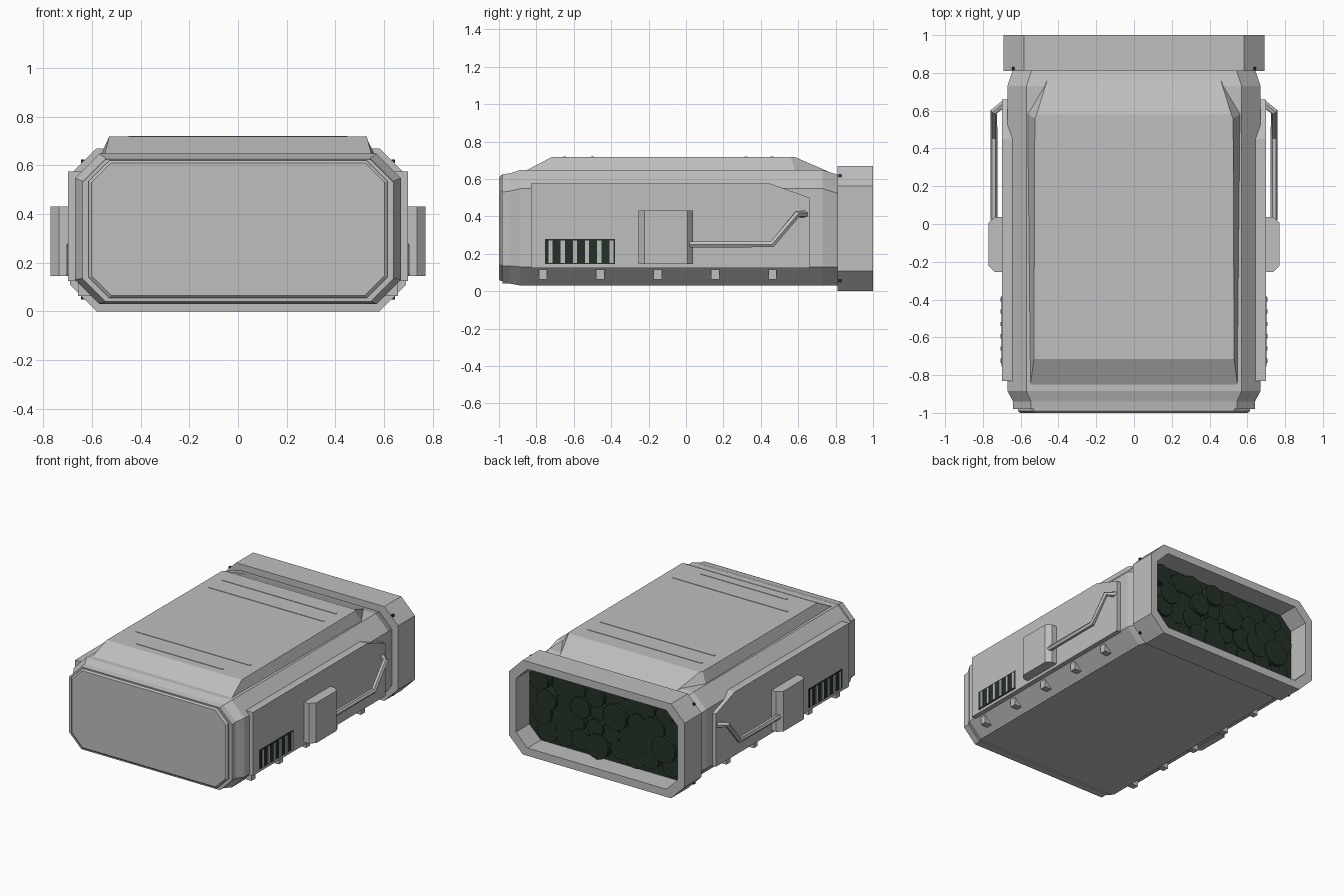
import bpy, bmesh, math, random
from mathutils import Matrix

if "Cube" in bpy.data.objects:
    bpy.data.objects.remove(bpy.data.objects["Cube"])
random.seed(4)


def material(name, rgb):
    m = bpy.data.materials.new(name)
    m.use_nodes = True
    m.diffuse_color = (*rgb, 1)
    m.node_tree.nodes["Principled BSDF"].inputs["Base Color"].default_value = (*rgb, 1)
    return m


GREY = material("hull grey", (0.52, 0.52, 0.52))
DARK = material("dark green", (0.017, 0.032, 0.02))


def finish(name, bm, mat):
    bmesh.ops.recalc_face_normals(bm, faces=bm.faces)
    me = bpy.data.meshes.new(name)
    bm.to_mesh(me)
    bm.free()
    me.materials.append(mat)
    ob = bpy.data.objects.new(name, me)
    bpy.context.collection.objects.link(ob)
    return ob


def loft(name, rings, mat=GREY):
    """Skin a list of equally sized point rings and cap both ends."""
    bm = bmesh.new()
    vs = [[bm.verts.new(p) for p in ring] for ring in rings]
    n = len(vs[0])
    for a, b in zip(vs, vs[1:]):
        for i in range(n):
            j = (i + 1) % n
            bm.faces.new((a[i], a[j], b[j], b[i]))
    bm.faces.new(vs[0])
    bm.faces.new(vs[-1])
    return finish(name, bm, mat)


def octagon(y, w, z0, z1, c):
    """Chamfered rectangle standing across the y axis."""
    half = [(w - c, z0), (w, z0 + c), (w, z1 - c), (w - c, z1)]
    return [(x, y, z) for x, z in half] + [(-x, y, z) for x, z in reversed(half)]


def box(name, x0, x1, y0, y1, z0, z1, mat=GREY):
    return loft(name, [[(x, y0, z0), (x, y1, z0), (x, y1, z1), (x, y0, z1)] for x in (x0, x1)], mat)


# Main hull with stepped nose and tapered tail
loft("hull", [octagon(*r) for r in (
    (-0.98, 0.64, 0.04, 0.625, 0.095),
    (-0.94, 0.64, 0.04, 0.63, 0.095),
    (-0.885, 0.67, 0.03, 0.648, 0.1),
    (0.73, 0.67, 0.03, 0.648, 0.1),
    (0.82, 0.64, 0.03, 0.62, 0.1))])

# Front plate with a bevelled rim
loft("front_plate", [octagon(*r) for r in (
    (-0.97, 0.615, 0.055, 0.62, 0.085),
    (-0.99, 0.615, 0.055, 0.62, 0.085),
    (-1.0, 0.602, 0.065, 0.61, 0.08))])

# Rear collar, hollow at the back
loft("rear_collar", [octagon(*r) for r in (
    (0.81, 0.69, 0.0, 0.67, 0.108),
    (1.0, 0.69, 0.0, 0.67, 0.108),
    (1.0, 0.635, 0.055, 0.615, 0.09),
    (0.85, 0.635, 0.055, 0.615, 0.09))])

# Dark cargo panel and its uneven discs
loft("cargo_panel", [octagon(y, 0.63, 0.06, 0.61, 0.09) for y in (0.849, 0.857)], DARK)
bm = bmesh.new()
for row in range(4):
    for col in range(8):
        r = random.uniform(0.065, 0.095)
        h = random.uniform(0.03, 0.06)
        x = -0.5 + col * 0.138 + (row % 2) * 0.04 + random.uniform(-0.02, 0.02)
        z = 0.165 + row * 0.115 + random.uniform(-0.01, 0.01)
        x = max(-0.53, min(0.53, x))
        bmesh.ops.create_cone(
            bm, cap_ends=True, segments=14, radius1=r, radius2=r, depth=h,
            matrix=Matrix.Translation((x, 0.855 + h / 2, z)) @ Matrix.Rotation(math.pi / 2, 4, "X"))
finish("cargo_discs", bm, DARK)


# Raised roof hatch
def hatch_ring(z, front, wf, w, shoulder, rear, wr):
    half = [(wf, front), (w, shoulder), (wr, rear)]
    return [(x, y, z) for x, y in half] + [(-x, y, z) for x, y in reversed(half)]


loft("roof_hatch", [hatch_ring(0.64, -0.865, 0.55, 0.565, 0.585, 0.76, 0.46),
                    hatch_ring(0.718, -0.715, 0.53, 0.525, 0.56, 0.58, 0.515)])
for y, w in ((-0.65, 0.34), (-0.5, 0.45), (0.32, 0.45), (0.46, 0.45)):
    box("roof_rib", -w, w, y - 0.008, y + 0.008, 0.71, 0.721)

for s, side in ((1, "left"), (-1, "right")):
    # Side armour panel with a cut rear top corner
    outline = [(-0.83, 0.125), (0.66, 0.125), (0.66, 0.5), (0.45, 0.575), (-0.83, 0.575)]
    loft(side + "_side_panel", [[(s * x, y, z) for y, z in outline] for x in (0.6, 0.698)])

    # Equipment box with chamfered ends
    plan = [(0.69, -0.255), (0.735, -0.255), (0.77, -0.222),
            (0.77, 0.008), (0.735, 0.038), (0.69, 0.038)]
    loft(side + "_equipment_box", [[(s * x, y, z) for x, y in plan] for z in (0.145, 0.43)])

    # Dark vent with upright slats
    box(side + "_vent", s * 0.695, s * 0.702, -0.755, -0.38, 0.145, 0.28, DARK)
    for i in range(6):
        y = -0.724 + i * 0.065
        box(side + "_vent_slat", s * 0.695, s * 0.708, y - 0.011, y + 0.011, 0.15, 0.272)

    # Blocks along the lower edge
    for i in range(5):
        y = -0.765 + i * 0.307
        box(side + "_edge_block", s * 0.59, s * 0.657, y - 0.022, y + 0.022, 0.062, 0.13)

    # Small pins in the joint between hull and collar
    for z in (0.055, 0.615):
        box(side + "_collar_pin", s * 0.632, s * 0.645, 0.815, 0.832, z - 0.006, z + 0.009, DARK)

    # Bent grab handle
    cu = bpy.data.curves.new(side + "_handle", "CURVE")
    cu.dimensions = "3D"
    cu.bevel_depth = 0.019
    cu.bevel_resolution = 1
    cu.use_fill_caps = True
    path = [(0.742, 0.02, 0.25), (0.742, 0.46, 0.25), (0.742, 0.595, 0.412), (0.685, 0.64, 0.412)]
    sp = cu.splines.new("POLY")
    sp.points.add(len(path) - 1)
    for p, (x, y, z) in zip(sp.points, path):
        p.co = (s * x, y, z, 1)
    cu.materials.append(GREY)
    ob = bpy.data.objects.new(side + "_handle", cu)
    bpy.context.collection.objects.link(ob)
    bpy.ops.object.select_all(action="DESELECT")
    ob.select_set(True)
    bpy.context.view_layer.objects.active = ob
    bpy.ops.object.convert(target="MESH")
    bpy.ops.object.shade_smooth_by_angle(angle=math.radians(30))
